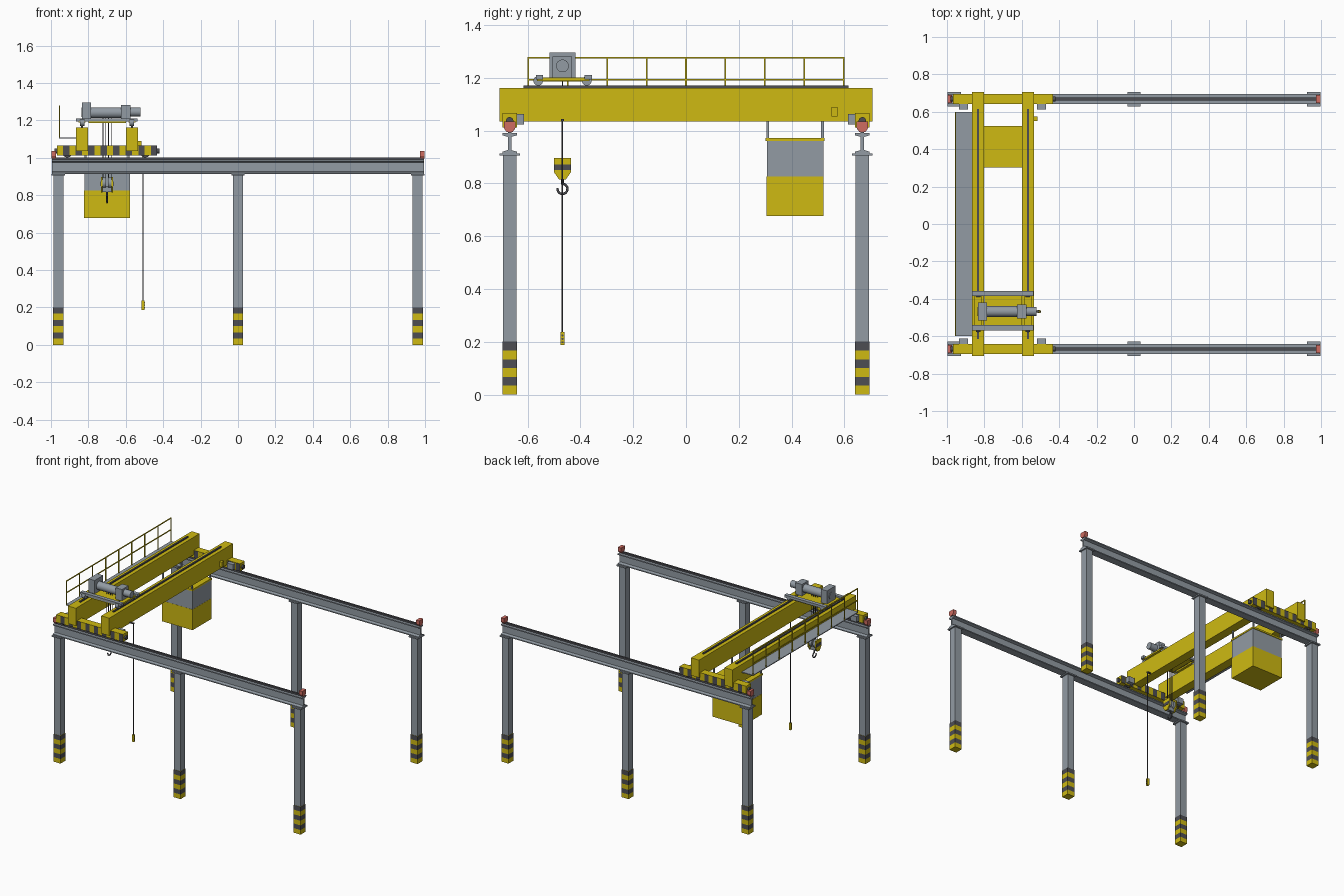
import bpy, bmesh
from math import pi, cos, sin, floor
from mathutils import Vector, Matrix

cube = bpy.data.objects.get("Cube")
if cube:
    bpy.data.objects.remove(cube, do_unlink=True)


def material(name, rgb):
    m = bpy.data.materials.new(name)
    m.use_nodes = True
    m.diffuse_color = (*rgb, 1)
    m.node_tree.nodes["Principled BSDF"].inputs["Base Color"].default_value = (*rgb, 1)
    return m


YELLOW = material("safety yellow", (0.62, 0.49, 0.006))
STEEL = material("grey steel", (0.29, 0.33, 0.37))
DARK = material("dark grey", (0.075, 0.075, 0.085))
RED = material("red stop", (0.62, 0.15, 0.12))


def finish(name, bm, *mats):
    bmesh.ops.recalc_face_normals(bm, faces=bm.faces)
    me = bpy.data.meshes.new(name)
    bm.to_mesh(me)
    bm.free()
    ob = bpy.data.objects.new(name, me)
    bpy.context.collection.objects.link(ob)
    for m in mats:
        me.materials.append(m)
    return ob


def add_box(bm, x, y, z):
    """Box from (min, max) pairs."""
    mid = Vector([(a + b) / 2 for a, b in (x, y, z)])
    size = [b - a for a, b in (x, y, z)]
    bmesh.ops.create_cube(bm, size=1, matrix=Matrix.Translation(mid) @ Matrix.Diagonal((*size, 1)))


def box(name, x, y, z, mat):
    bm = bmesh.new()
    add_box(bm, x, y, z)
    return finish(name, bm, mat)


def span(c, half):
    return (c - half, c + half)


def striped_box(name, x, y, z, axis, count, dark_first, sides):
    """Box cut into equal bands; every other band is dark on the chosen sides."""
    bm = bmesh.new()
    add_box(bm, x, y, z)
    lo, hi = (x, y, z)[axis]
    step = (hi - lo) / count
    normal = Vector([float(i == axis) for i in range(3)])
    for i in range(1, count):
        bmesh.ops.bisect_plane(bm, geom=bm.verts[:] + bm.edges[:] + bm.faces[:],
                               plane_co=normal * (lo + i * step), plane_no=normal)
    bm.normal_update()
    for f in bm.faces:
        band = floor((f.calc_center_median()[axis] - lo) / step)
        if any(abs(f.normal[s]) > 0.5 for s in sides):
            f.material_index = (band + dark_first) % 2
    return finish(name, bm, YELLOW, DARK)


def rod(name, a, b, r, mat, sides=24):
    a, b = Vector(a), Vector(b)
    d = b - a
    bm = bmesh.new()
    turn = d.to_track_quat("Z", "Y").to_matrix().to_4x4()
    bmesh.ops.create_cone(bm, cap_ends=True, segments=sides, radius1=r, radius2=r,
                          depth=d.length, matrix=Matrix.Translation((a + b) / 2) @ turn)
    for f in bm.faces:
        f.smooth = len(f.verts) == 4 and sides > 8
    return finish(name, bm, mat)


def prism(name, yz, x, *mats):
    """Extrude a profile in the y-z plane along x."""
    bm = bmesh.new()
    face = bm.faces.new([bm.verts.new((x[0], *p)) for p in yz])
    out = bmesh.ops.extrude_face_region(bm, geom=[face])
    verts = [v for v in out["geom"] if isinstance(v, bmesh.types.BMVert)]
    bmesh.ops.translate(bm, verts=verts, vec=(x[1] - x[0], 0, 0))
    return finish(name, bm, *mats)


GIRDERS = (-0.834, -0.567)
MID, HY = -0.70, -0.468        # trolley centre in x, hoist centre in y

for s, side in ((-1, "front"), (1, "back")):
    yc = s * 0.668
    # Columns with striped feet and cap plates
    for cx in (-0.96, 0, 0.96):
        box(side + "_column", span(cx, 0.026), span(yc, 0.026), (0.19, 0.907), STEEL)
        striped_box(side + "_column_foot", span(cx, 0.028), span(yc, 0.028), (0, 0.2), 2, 6, 0, (0, 1))
        box(side + "_column_cap", span(cx, 0.036), span(yc, 0.039), (0.905, 0.914), STEEL)
    # Runway beam: an I section with a rail
    half = [(0.027, 0.913), (0.027, 0.920), (0.007, 0.926), (0.007, 0.976), (0.027, 0.982), (0.027, 0.990)]
    profile = [(yc + y, z) for y, z in half] + [(yc - y, z) for y, z in reversed(half)]
    prism(side + "_runway_beam", profile, (-0.995, 0.995), STEEL)
    box(side + "_runway_rail", (-0.995, 0.995), span(yc, 0.007), (0.989, 1.002), DARK)
    # End stops
    stop = [(-0.012, 0.995), (0.012, 0.995), (0.022, 1.01), (0.022, 1.035), (-0.022, 1.035), (-0.022, 1.01)]
    for e in (-1, 1):
        prism(side + "_end_stop", [(yc + y, z) for y, z in stop], span(e * 0.985, 0.013), RED)
    # End carriage with wheels, motors and buffers
    striped_box(side + "_end_carriage", (-0.968, -0.433), span(yc, 0.027), (1.012, 1.067), 0, 16, 0, (1,))
    for bx in (-0.973, -0.428):
        rod(side + "_buffer", (bx - 0.007, yc, 1.037), (bx + 0.007, yc, 1.037), 0.014, DARK)
    for wx in (-0.912, -0.495):
        rod(side + "_carriage_wheel", (wx, yc - 0.018, 1.03), (wx, yc + 0.018, 1.03), 0.028, DARK)
        inner = yc - s * 0.037
        box(side + "_travel_motor", span(wx, 0.024), span(inner, 0.018), (1.022, 1.062), STEEL)

# Bridge girders and trolley rails
for gx in GIRDERS:
    box("bridge_girder", span(gx, 0.032), (-0.707, 0.707), (1.035, 1.162), YELLOW)
    box("trolley_rail", span(gx, 0.006), (-0.615, 0.615), (1.16, 1.17), DARK)
box("junction_box", (-0.536, -0.515), span(0.563, 0.011), (1.053, 1.09), YELLOW)

# Walkway and handrail
box("walkway", (-0.957, -0.864), (-0.6, 0.6), (1.102, 1.108), STEEL)
for i in range(9):
    box("handrail_post", span(-0.954, 0.003), span(-0.597 + i * 0.14925, 0.003), (1.105, 1.278), YELLOW)
for z in (1.192, 1.276):
    box("handrail_bar", span(-0.954, 0.003), (-0.6, 0.6), span(z, 0.003), YELLOW)

# Trolley frame and wheels
box("trolley_deck", (-0.80, -0.60), (-0.565, -0.365), (1.186, 1.198), YELLOW)
for gx in GIRDERS:
    box("trolley_side", span(gx, 0.018), (-0.565, -0.365), (1.188, 1.2), YELLOW)
for ty in (-0.555, -0.371):
    box("trolley_crossbeam", (-0.865, -0.536), span(ty, 0.014), (1.193, 1.211), STEEL)
    for gx in GIRDERS:
        rod("trolley_wheel", (gx - 0.012, ty - 0.005, 1.188), (gx + 0.012, ty - 0.005, 1.188), 0.018, STEEL)

# Hoist: gearbox, drum, brake housing and motor
box("hoist_gearbox", (-0.834, -0.785), span(HY, 0.049), (1.198, 1.295), STEEL)
rod("gearbox_cover", (-0.838, HY, 1.243), (-0.78, HY, 1.243), 0.025, STEEL)
rod("hoist_drum", (-0.785, HY, 1.241), (-0.625, HY, 1.241), 0.029, STEEL)
box("brake_housing", (-0.625, -0.575), span(HY, 0.037), (1.198, 1.281), STEEL)
rod("hoist_motor", (-0.575, HY, 1.245), (-0.52, HY, 1.245), 0.024, STEEL)

# Ropes and hook block
for dx in (-0.022, -0.008, 0.008, 0.022):
    rod("hoist_rope", (MID + dx, HY, 0.87), (MID + dx, HY, 1.23), 0.002, DARK, 6)
half = [(0.032, 0.896), (0.032, 0.872), (0.032, 0.85), (0.032, 0.842), (0.013, 0.815)]
outline = [(HY + y, z) for y, z in half] + [(HY - y, z) for y, z in reversed(half)]
for s in (-1, 1):
    prism("hook_block_plate", outline, span(MID + s * 0.029, 0.004), YELLOW)
    box("hook_block_stripe", span(MID + s * 0.0335, 0.001), span(HY, 0.032), (0.85, 0.872), DARK)
    rod("hook_sheave", (MID + s * 0.015 - 0.009, HY, 0.866), (MID + s * 0.015 + 0.009, HY, 0.866), 0.029, STEEL)
box("hook_crosshead", span(MID, 0.026), span(HY, 0.012), (0.816, 0.85), STEEL)
rod("hook_shank", (MID, HY, 0.795), (MID, HY, 0.82), 0.005, DARK, 12)

# Hook as a bevelled curve
curve = bpy.data.curves.new("hook", "CURVE")
curve.dimensions = "3D"
curve.bevel_depth = 0.0045
curve.bevel_resolution = 2
curve.use_fill_caps = True
line = curve.splines.new("POLY")
count = 16
line.points.add(count)
for i, p in enumerate(line.points):
    a = pi / 2 - i / count * pi * 1.55
    p.co = (MID, HY + 0.019 * cos(a), 0.779 + 0.019 * sin(a), 1)
curve.materials.append(DARK)
bpy.context.collection.objects.link(bpy.data.objects.new("hook", curve))

# Pendant control on its cable
PX = -0.508
box("pendant_bracket", (-0.537, PX + 0.004), span(HY, 0.005), (1.036, 1.044), DARK)
rod("pendant_cable", (PX, HY, 0.23), (PX, HY, 1.04), 0.003, DARK, 8)
box("pendant_control", span(PX, 0.008), span(HY, 0.008), (0.187, 0.236), YELLOW)
for z in (0.198, 0.211, 0.224):
    rod("pendant_button", (PX, HY, z), (PX + 0.01, HY, z), 0.004, DARK, 8)

# Operator cabin hung under the girders
CY = 0.413
box("cabin_base", span(MID, 0.123), span(CY, 0.108), (0.677, 0.826), YELLOW)
box("cabin_windows", span(MID, 0.122), span(CY, 0.107), (0.826, 0.962), STEEL)
box("cabin_roof", span(MID, 0.125), span(CY, 0.112), (0.96, 0.972), YELLOW)
for sx in (-1, 1):
    for sy in (-1, 1):
        box("cabin_hanger", span(MID + sx * 0.115, 0.005), span(CY + sy * 0.104, 0.005), (0.97, 1.04), STEEL)
